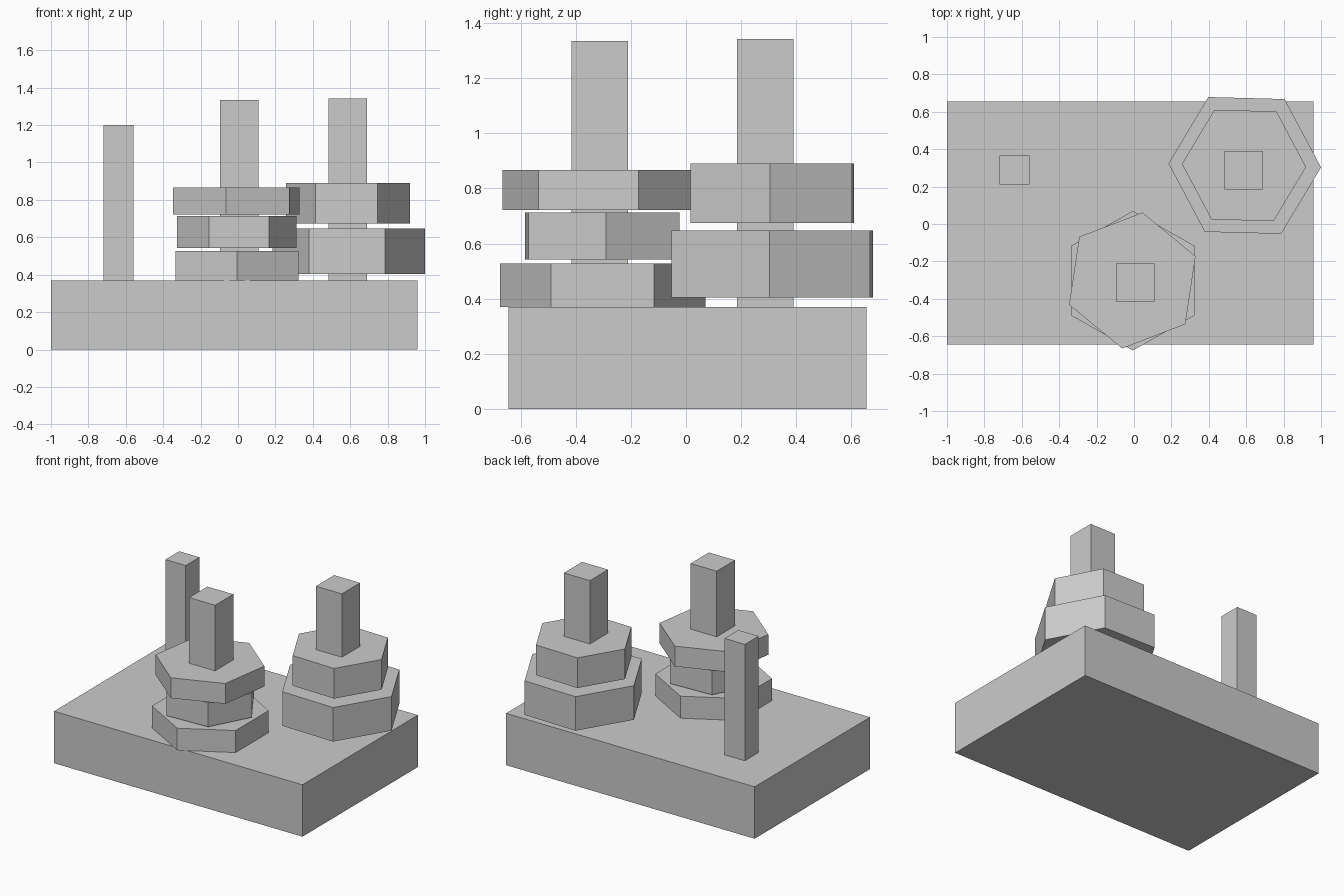
import bpy
import bmesh
from math import radians
from mathutils import Matrix

default = bpy.data.objects.get("Cube")
if default:
    bpy.data.objects.remove(default, do_unlink=True)

# Single plain grey
GREY = (0.6, 0.6, 0.6, 1)
grey = bpy.data.materials.new("plain_grey")
grey.use_nodes = True
grey.diffuse_color = GREY
grey.node_tree.nodes["Principled BSDF"].inputs["Base Color"].default_value = GREY


def add_object(name, bm):
    mesh = bpy.data.meshes.new(name)
    bm.to_mesh(mesh)
    bm.free()
    mesh.materials.append(grey)
    obj = bpy.data.objects.new(name, mesh)
    bpy.context.collection.objects.link(obj)
    return obj


def box(name, x, y, z):
    """Box from its (low, high) range on each axis."""
    bm = bmesh.new()
    bmesh.ops.create_cube(bm, size=1)
    obj = add_object(name, bm)
    obj.location = [(low + high) / 2 for low, high in (x, y, z)]
    obj.scale = [high - low for low, high in (x, y, z)]
    return obj


def hex_disc(name, centre, radius, z, turn, stretch=1.02):
    """Six-sided disc with one corner pointing along the turn angle."""
    bm = bmesh.new()
    bmesh.ops.create_cone(bm, cap_ends=True, segments=6, radius1=radius,
                          radius2=radius, depth=z[1] - z[0],
                          matrix=Matrix.Rotation(radians(30), 4, "Z"))
    # Put a corner exactly on the local x axis
    corner = max(bm.verts, key=lambda v: v.co.x).co
    angle = Matrix.Rotation(-corner.to_2d().angle_signed((1, 0)) * -1, 4, "Z")
    bmesh.ops.transform(bm, matrix=angle, verts=bm.verts)
    if abs(max(v.co.x for v in bm.verts) - radius) > 0.001:
        bmesh.ops.transform(bm, matrix=angle.inverted() @ angle.inverted(), verts=bm.verts)
    obj = add_object(name, bm)
    obj.location = (*centre, (z[0] + z[1]) / 2)
    obj.rotation_euler.z = radians(turn)
    obj.scale.y = stretch
    return obj


# Base slab
TOP = 0.37
box("base", (-1, 0.96), (-0.645, 0.655), (0, TOP))

# Posts
box("bare_post", (-0.72, -0.56), (0.21, 0.365), (TOP, 1.2))
box("front_post", (-0.095, 0.11), (-0.415, -0.21), (TOP, 1.335))
box("back_post", (0.485, 0.69), (0.185, 0.39), (TOP, 1.342))

# Three discs on the front post
hex_disc("front_lower_disc", (-0.006, -0.303), 0.373, (TOP, 0.527), 90)
hex_disc("front_middle_disc", (-0.007, -0.304), 0.32, (0.542, 0.713), 2.5, 0.99)
hex_disc("front_upper_disc", (-0.009, -0.302), 0.362, (0.722, 0.867), 21)

# Two discs on the back post
hex_disc("back_lower_disc", (0.592, 0.313), 0.408, (0.405, 0.648), -1.5)
hex_disc("back_upper_disc", (0.588, 0.313), 0.332, (0.675, 0.89), -1.5)
